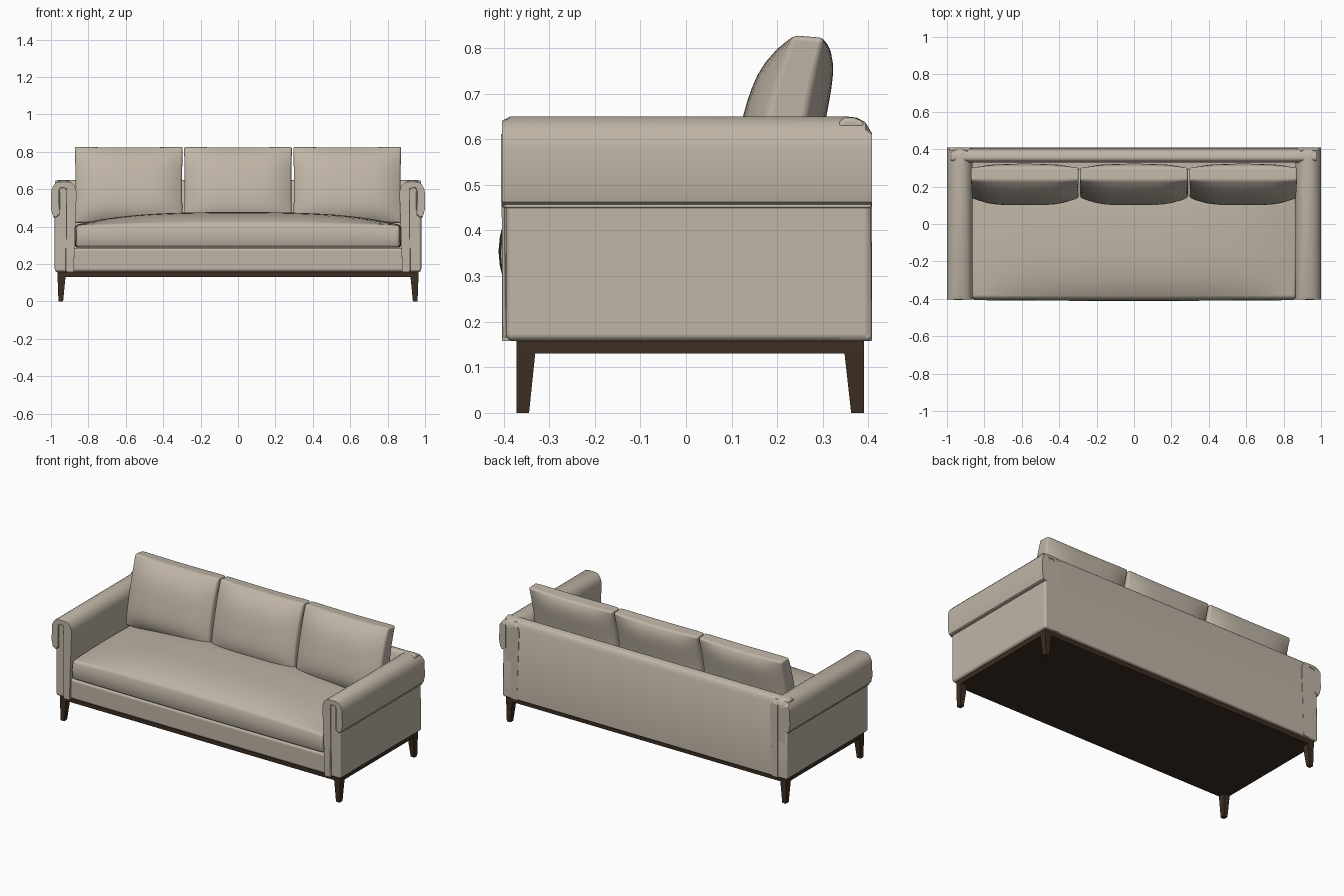
import bpy, bmesh, math

if "Cube" in bpy.data.objects:
    bpy.data.objects.remove(bpy.data.objects["Cube"])


def material(name, rgb):
    m = bpy.data.materials.new(name)
    m.diffuse_color = (*rgb, 1)
    m.use_nodes = True
    m.node_tree.nodes["Principled BSDF"].inputs["Base Color"].default_value = m.diffuse_color
    return m


FABRIC = material("beige fabric", (0.52, 0.46, 0.38))
WOOD = material("dark brown wood", (0.045, 0.026, 0.016))


def finish(name, bm, mat, bevel=0.0, segments=3):
    bmesh.ops.recalc_face_normals(bm, faces=bm.faces[:])
    mesh = bpy.data.meshes.new(name)
    bm.to_mesh(mesh)
    bm.free()
    mesh.materials.append(mat)
    obj = bpy.data.objects.new(name, mesh)
    bpy.context.collection.objects.link(obj)
    if bevel:
        mesh.polygons.foreach_set("use_smooth", [True] * len(mesh.polygons))
        mod = obj.modifiers.new("soft edges", 'BEVEL')
        mod.width, mod.segments = bevel, segments
        mod.limit_method, mod.angle_limit = 'ANGLE', math.radians(40)
        mod.harden_normals = True
    return obj


def loft(name, rows, mat, bevel=0.0):
    """Skin matching rings of points and cap both ends."""
    bm = bmesh.new()
    rings = [[bm.verts.new(p) for p in row] for row in rows]
    n = len(rings[0])
    for a, b in zip(rings, rings[1:]):
        for i in range(n):
            j = (i + 1) % n
            bm.faces.new((a[i], a[j], b[j], b[i]))
    bm.faces.new(rings[0])
    bm.faces.new(rings[-1])
    return finish(name, bm, mat, bevel)


def rect(x0, x1, y0, y1, z):
    return [(x0, y0, z), (x1, y0, z), (x1, y1, z), (x0, y1, z)]


def box(name, x0, x1, y0, y1, z0, z1, mat, bevel=0.0):
    return loft(name, [rect(x0, x1, y0, y1, z0), rect(x0, x1, y0, y1, z1)], mat, bevel)


def pillow(name, cuts, shape, bevel):
    """Subdivided unit cube reshaped by shape(u, v, w)."""
    bm = bmesh.new()
    bmesh.ops.create_cube(bm, size=2)
    for axis, count in enumerate(cuts):
        edges = [e for e in bm.edges
                 if abs(e.verts[0].co[axis] - e.verts[1].co[axis]) > 1.5]
        bmesh.ops.subdivide_edges(bm, edges=edges, cuts=count, use_grid_fill=True)
    for v in bm.verts:
        v.co = shape(*v.co)
    return finish(name, bm, FABRIC, bevel)


# Wooden frame and tapered legs
box("base_frame", -0.965, 0.965, -0.372, 0.39, 0.13, 0.16, WOOD)
for s, side in ((-1, "left"), (1, "right")):
    for y0, y1, f, end in ((-0.372, -0.33, 1, "front"), (0.39, 0.347, -1, "back")):
        loft(f"{end}_leg_{side}",
             [rect(s * 0.96, s * 0.935, y0, y0 + f * 0.028, 0),
              rect(s * 0.965, s * 0.922, y0, y1, 0.135)], WOOD)

# Upholstered base under the seat
box("seat_base", -0.90, 0.90, -0.39, 0.35, 0.158, 0.287, FABRIC, 0.018)

# Back panel with a rounded rear top edge
back = [(0.33, 0.158), (0.33, 0.63), (0.345, 0.648), (0.365, 0.648),
        (0.388, 0.64), (0.404, 0.61), (0.408, 0.158)]
loft("back_panel", [[(x, y, z) for y, z in back] for x in (-0.978, 0.978)], FABRIC, 0.01)

# Arms: flat side panel, padded wrap rolled over the top, piping along the wrap
arc = [(0.931 - 0.068 * math.cos(math.pi * i / 10),
        0.58 + 0.07 * math.sin(math.pi * i / 10)) for i in range(11)]
wrap = ([(0.878, 0.158), (0.872, 0.35)] + arc +
        [(1.0, 0.50), (0.992, 0.462), (0.975, 0.452), (0.955, 0.462),
         (0.955, 0.607), (0.917, 0.607), (0.917, 0.158)])
sections = [(-0.403, 0.64), (-0.385, 0.65), (0.35, 0.65), (0.375, 0.647),
            (0.393, 0.637), (0.408, 0.612)]
for s, side in ((-1, "left"), (1, "right")):
    box(f"arm_panel_{side}", s * 0.90, s * 0.98, -0.395, 0.406, 0.158, 0.61, FABRIC, 0.015)
    loft(f"arm_wrap_{side}",
         [[(s * x, y, min(z, top - 0.0004 * abs(i - 7))) for i, (x, z) in enumerate(wrap)]
          for y, top in sections], FABRIC, 0.008)
    curve = bpy.data.curves.new(f"arm_piping_{side}", 'CURVE')
    curve.dimensions = '3D'
    curve.bevel_depth, curve.bevel_resolution = 0.004, 1
    path = [(0.917, -0.398, 0.165), (0.917, -0.402, 0.60), (0.924, -0.402, 0.609),
            (0.948, -0.402, 0.609), (0.955, -0.402, 0.60), (0.957, -0.402, 0.465),
            (0.975, -0.399, 0.453), (0.984, -0.39, 0.453), (0.984, 0.405, 0.453)]
    spline = curve.splines.new('POLY')
    spline.points.add(len(path) - 1)
    for p, (x, y, z) in zip(spline.points, path):
        p.co = (s * x, y, z, 1)
    curve.materials.append(FABRIC)
    bpy.context.collection.objects.link(bpy.data.objects.new(f"arm_piping_{side}", curve))


# One long domed seat cushion
def seat_shape(u, v, w):
    dome = (1 - u ** 4) * (1 - abs(v) ** 3)
    front = max(0, -v) ** 8
    x = u * (0.872 - 0.008 * v * v)
    y = -0.05 + 0.345 * v - front * (0.012 * (1 - w * w) + 0.004 * (1 - u * u))
    lift = 0.025 * (1 - u * u)
    top = 0.408 + lift * (1 - front * 0.5) + 0.045 * dome
    z = 0.288 + (top - 0.288) * (w + 1) / 2
    return x, y, z


pillow("seat_cushion", (23, 15, 3), seat_shape, 0.016)


# Three leaning back cushions, puffed front and back
def back_shape(cx):
    def shape(u, w, v):
        t = (v + 1) / 2
        puff = (1 - u ** 4) * (1 - v ** 4)
        thick = 0.036 + 0.016 * (1 - t)
        lean = 0.188 + 0.025 * t + 0.056 * t * t
        y = lean + w * (thick + (0.052 if w < 0 else 0.045) * puff)
        x = cx + u * (0.289 - 0.004 * (1 - v * v))
        z = 0.42 + 0.408 * t - t ** 6 * (0.004 * (1 - u * u) + 0.006 * (w + 1) / 2)
        return x, y, z
    return shape


for cx, side in ((-0.584, "left"), (0, "middle"), (0.584, "right")):
    pillow(f"back_cushion_{side}", (13, 1, 13), back_shape(cx), 0.012)
